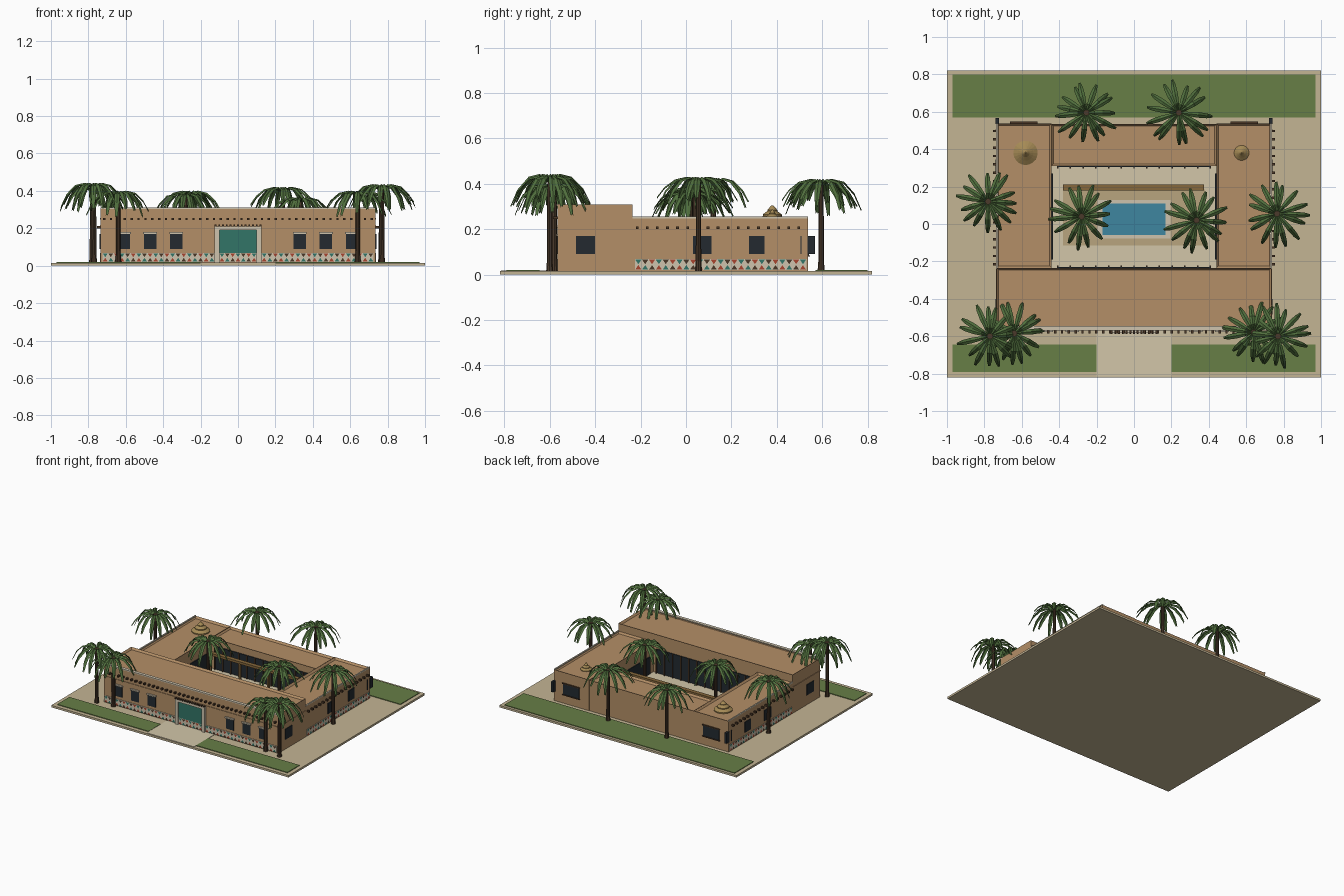
import bpy, bmesh, math, random
from mathutils import Vector

if "Cube" in bpy.data.objects:
    bpy.data.objects.remove(bpy.data.objects["Cube"])
random.seed(4)


def mat(name, hexcol):
    rgb = [int(hexcol[i:i + 2], 16) / 255 for i in (0, 2, 4)]
    lin = [c / 12.92 if c <= 0.04045 else ((c + 0.055) / 1.055) ** 2.4 for c in rgb]
    m = bpy.data.materials.new(name)
    m.diffuse_color = (*lin, 1)
    m.use_nodes = True
    m.node_tree.nodes["Principled BSDF"].inputs["Base Color"].default_value = m.diffuse_color
    return m


ADOBE, PALE = mat("adobe", "B48F67"), mat("pale_stone", "CFC4AE")
SAND, PATH, DECK = mat("sand", "C4B594"), mat("path", "D2C6A9"), mat("deck", "B8A57E")
GRASS, WATER, TEAL = mat("grass", "677E46"), mat("water", "3F86A0"), mat("teal", "327567")
GLASS, WOOD, BEAM = mat("glass", "232A30"), mat("dark_wood", "4A3626"), mat("beam", "86683C")
TRUNK, LEAF, RED = mat("trunk", "4B3A2B"), mat("frond", "506F3D"), mat("red", "A8452F")
CLAY = mat("clay", "A58A55")


def finish(name, bm, *mats):
    me = bpy.data.meshes.new(name)
    bm.to_mesh(me)
    bm.free()
    for m in mats:
        me.materials.append(m)
    ob = bpy.data.objects.new(name, me)
    bpy.context.collection.objects.link(ob)
    return ob


def add_box(bm, x0, x1, y0, y1, z0, z1):
    vs = bmesh.ops.create_cube(bm, size=1)["verts"]
    for v in vs:
        v.co = ((x0 + x1) / 2 + v.co.x * (x1 - x0), (y0 + y1) / 2 + v.co.y * (y1 - y0),
                (z0 + z1) / 2 + v.co.z * (z1 - z0))
    return vs


def boxes(name, m, *dims):
    bm = bmesh.new()
    for d in dims:
        add_box(bm, *d)
    return finish(name, bm, m)


def flip(d):
    return (-d[1], -d[0], *d[2:])


def block(name, dims, sink):
    # building mass with a roof sunk behind its parapet
    bm = bmesh.new()
    add_box(bm, *dims)
    bm.normal_update()
    top = [f for f in bm.faces if f.normal.z > 0.9]
    bmesh.ops.inset_region(bm, faces=top, thickness=0.016)
    bmesh.ops.translate(bm, verts=top[0].verts[:], vec=(0, 0, -sink))
    return finish(name, bm, ADOBE)


# Site
boxes("ground_slab", SAND, (-1, 1, -0.82, 0.82, 0, 0.015))
lawn = (0.2, 0.97, -0.79, -0.645, 0.01, 0.02)
boxes("lawns", GRASS, (-0.97, 0.97, 0.57, 0.80, 0.01, 0.02), lawn, flip(lawn))
boxes("entrance_path", PATH, (-0.2, 0.2, -0.815, -0.56, 0.01, 0.018))
boxes("courtyard_floor", PATH, (-0.44, 0.44, -0.235, 0.31, 0.01, 0.018))
boxes("courtyard_deck", DECK, (-0.38, 0.38, -0.115, 0.185, 0.01, 0.021))
boxes("pool_rim", PALE, (-0.195, 0.195, 0.11, 0.128, 0.01, 0.028), (-0.195, 0.195, -0.078, -0.06, 0.01, 0.028),
      (-0.195, -0.168, -0.06, 0.11, 0.01, 0.028), (0.168, 0.195, -0.06, 0.11, 0.01, 0.028))
boxes("pool_water", WATER, (-0.17, 0.17, -0.062, 0.112, 0.01, 0.024))

# Building masses
block("front_block", (-0.735, 0.735, -0.565, -0.235, 0.01, 0.308), 0.015)
block("left_wing", (-0.735, -0.44, -0.236, 0.537, 0.01, 0.25), 0.015)
block("right_wing", (0.44, 0.735, -0.236, 0.537, 0.01, 0.25), 0.015)
block("back_wing", (-0.442, 0.442, 0.31, 0.535, 0.01, 0.248), 0.015)
boxes("belt_course", ADOBE, (-0.739, 0.739, -0.569, -0.24, 0.212, 0.217))
boxes("front_coping", PALE, (-0.735, 0.735, -0.57, -0.546, 0.303, 0.311))
rail = (0.728, 0.738, -0.236, 0.537, 0.247, 0.255)
boxes("wing_coping", PALE, rail, flip(rail))

# Projecting roof beam ends
ends = [(-0.715 + i * 1.43 / 39 - 0.006, -0.715 + i * 1.43 / 39 + 0.006, -0.586, -0.56, 0.244, 0.256)
        for i in range(40)]
for i in range(17):
    y = -0.215 + i * 0.0445
    e = (0.73, 0.755, y - 0.006, y + 0.006, 0.2, 0.212)
    ends += [e, flip(e)]
boxes("roof_beam_ends", WOOD, *ends)

# Windows
panes, lintels = [], []
for x in (0.33, 0.47, 0.61):
    p = (x - 0.033, x + 0.033, -0.57, -0.55, 0.09, 0.17)
    t = (x - 0.037, x + 0.037, -0.578, -0.55, 0.17, 0.18)
    panes += [p, flip(p)]
    lintels += [t, flip(t)]
for y0, y1 in ((-0.485, -0.40), (0.03, 0.112), (0.277, 0.345), (0.535, 0.567), (0.504, 0.509)):
    p = (0.722, 0.74, y0, y1, 0.09, 0.17)
    panes += [p, flip(p)]
p = (0.522, 0.658, 0.52, 0.542, 0.085, 0.165)
panes += [p, flip(p)]
boxes("windows", GLASS, *panes)
boxes("window_lintels", PALE, *lintels)
sills = []
for z in (0.079, 0.165):
    s = (0.516, 0.664, 0.53, 0.547, z, z + 0.006)
    sills += [s, flip(s)]
boxes("back_window_frames", WOOD, *sills)

# Entrance
post = (0.1, 0.125, -0.582, -0.55, 0.015, 0.21)
boxes("portal", PALE, post, flip(post), (-0.125, 0.125, -0.582, -0.55, 0.19, 0.21))
boxes("portal_dentils", WOOD, *[(x * 0.02 - 0.005, x * 0.02 + 0.005, -0.588, -0.57, 0.209, 0.219)
                                for x in range(-6, 7)])
boxes("entrance_door", TEAL, (-0.1, 0.1, -0.572, -0.55, 0.068, 0.19))

# Courtyard glazing, mullions and pergola
side = (0.434, 0.45, -0.19, 0.27, 0.02, 0.15)
boxes("courtyard_glazing", GLASS, (-0.41, 0.41, 0.304, 0.32, 0.02, 0.195),
      (-0.41, 0.41, -0.245, -0.229, 0.02, 0.2), side, flip(side))
mull = []
for i in range(13):
    x = -0.408 + i * 0.068
    mull += [(x - 0.004, x + 0.004, 0.298, 0.31, 0.018, 0.195), (x - 0.004, x + 0.004, -0.235, -0.223, 0.018, 0.2)]
boxes("mullions", WOOD, *mull)
boxes("pergola", BEAM, (-0.38, 0.375, 0.178, 0.21, 0.185, 0.203),
      *[(x - 0.007, x + 0.007, 0.187, 0.201, 0.015, 0.19) for x in (-0.365, -0.12, 0.12, 0.36)])

# Painted triangle frieze
band = (0.73, 0.738, -0.225, 0.53, 0.02, 0.068)
boxes("frieze_band", PALE, (-0.725, -0.125, -0.569, -0.55, 0.02, 0.068), (0.125, 0.725, -0.569, -0.55, 0.02, 0.068),
      (-0.1, 0.1, -0.572, -0.55, 0.02, 0.068), band, flip(band))
bm = bmesh.new()


def frieze(a, b, place):
    n = round((b - a) / 0.03)
    w = (b - a) / n
    for i in range(n):
        for row, (base, tip) in enumerate(((0.022, 0.042), (0.066, 0.046))):
            c = a + (i + 0.5) * w
            f = bm.faces.new([bm.verts.new(place(u, z)) for u, z in
                              ((c - w * 0.45, base), (c + w * 0.45, base), (c, tip))])
            f.material_index = (i + row) % 3


for a, b in ((-0.725, -0.125), (-0.1, 0.1), (0.125, 0.725)):
    frieze(a, b, lambda u, z: (u, -0.574, z))
for s in (-1, 1):
    frieze(-0.225, 0.53, lambda u, z: (s * 0.74, u, z))
finish("frieze_triangles", bm, RED, TEAL, WOOD)


# Stepped roof cones
def lathe(name, x, y, profile, m, n=20):
    bm = bmesh.new()
    rings = [[bm.verts.new((x + r * math.cos(k * math.tau / n), y + r * math.sin(k * math.tau / n), z))
              for k in range(n)] for r, z in profile]
    for a, b in zip(rings, rings[1:]):
        for k in range(n):
            bm.faces.new((a[k], a[(k + 1) % n], b[(k + 1) % n], b[k]))
    bm.faces.new(rings[-1])
    return finish(name, bm, m)


cone = [(0.065, 0.23), (0.065, 0.243), (0.042, 0.258), (0.042, 0.265), (0.022, 0.28), (0.022, 0.285), (0.004, 0.305)]
lathe("large_roof_cone", -0.58, 0.38, cone, CLAY)
lathe("small_roof_cone", 0.575, 0.38, [(r * 0.62, 0.23 + (z - 0.23) * 0.75) for r, z in cone], CLAY)

# Palms
ARC = ((0.0, 0.0, 0.006), (0.05, 0.024, 0.011), (0.10, 0.012, 0.015), (0.145, -0.032, 0.013), (0.175, -0.09, 0.006))


def palm(i, x, y, top):
    h = top - 0.028
    lathe(f"palm_trunk_{i}", x, y, [(0.017, 0.01), (0.013, 0.06), (0.012, h * 0.7), (0.011, h), (0.016, h + 0.008)],
          TRUNK, 10)
    bm = bmesh.new()
    n = 15
    for k in range(n):
        a = (k + random.uniform(-0.3, 0.3)) * math.tau / n
        d, p = Vector((math.cos(a), math.sin(a), 0)), Vector((-math.sin(a), math.cos(a), 0))
        length, droop = random.uniform(0.85, 1.05), random.uniform(0.7, 1.25)
        rows = []
        for r, z, w in ARC:
            c = Vector((x, y, h)) + d * r * length + Vector((0, 0, z * (droop if z < 0 else 1)))
            rows.append([bm.verts.new(c + p * w * s - Vector((0, 0, 0.008 * abs(s)))) for s in (-1, 0, 1)])
        for q, t in zip(rows, rows[1:]):
            for j in (0, 1):
                bm.faces.new((q[j], t[j], t[j + 1], q[j + 1]))
    finish(f"palm_fronds_{i}", bm, LEAF)


for i, spec in enumerate(((-0.78, 0.12, 0.43), (0.765, 0.055, 0.435), (-0.255, 0.595, 0.405), (0.24, 0.595, 0.425),
                          (-0.28, 0.04, 0.39), (0.335, 0.02, 0.37), (-0.77, -0.6, 0.447), (-0.64, -0.585, 0.405),
                          (0.64, -0.58, 0.405), (0.77, -0.6, 0.44))):
    palm(i + 1, *spec)
